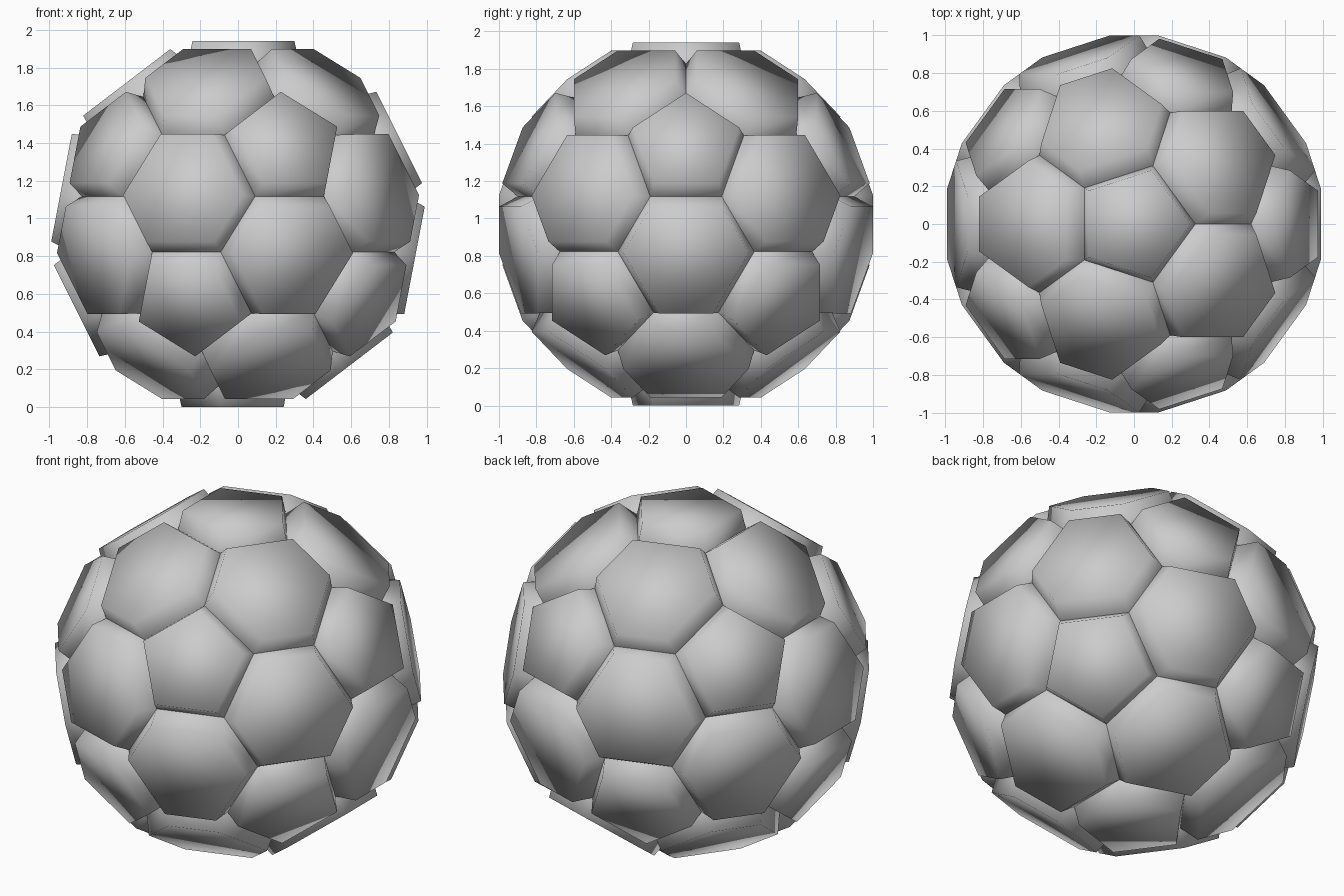
import bpy, bmesh, math
from mathutils import Vector
from itertools import combinations

if "Cube" in bpy.data.objects:
    bpy.data.objects.remove(bpy.data.objects["Cube"])

CENTRE = Vector((0, 0, 0.97))
ICO_R = 1.057            # radius of the guiding icosahedron
CUT = 0.344              # how far each corner is cut along an edge
PENT_TOP, PENT_R = 0.97, 0.299          # raised pentagon distance and radius
HEX_TOP, HEX_P, HEX_H = 0.955, 0.38, 0.29  # raised hexagon distance and side lengths

grey = bpy.data.materials.new("grey")
grey.diffuse_color = (0.6, 0.6, 0.6, 1)
grey.use_nodes = True
grey.node_tree.nodes["Principled BSDF"].inputs["Base Color"].default_value = grey.diffuse_color

# guiding icosahedron directions
s, c = 2 / math.sqrt(5), 1 / math.sqrt(5)
dirs = [Vector((0, 0, 1)), Vector((0, 0, -1))]
for k in range(5):
    a = math.radians(72 * k)
    b = a + math.radians(36)
    dirs.append(Vector((s * math.cos(a), s * math.sin(a), c)))
    dirs.append(Vector((s * math.cos(b), s * math.sin(b), -c)))


def near(a, b):
    return a.dot(b) > 0.3


def ring_sort(points, axis):
    """Order (base, top) pairs anticlockwise about the outward axis."""
    u = axis.orthogonal().normalized()
    w = axis.cross(u)
    return sorted(points, key=lambda p: math.atan2(p[0].dot(w), p[0].dot(u)))


def add_panel(bm, pairs, axis):
    """Raised panel: flat top with walls sloping down to the seam."""
    pairs = ring_sort(pairs, axis)
    low = [bm.verts.new(b + CENTRE) for b, t in pairs]
    top = [bm.verts.new(t + CENTRE) for b, t in pairs]
    bm.faces.new(top)
    n = len(pairs)
    for i in range(n):
        j = (i + 1) % n
        bm.faces.new((low[i], low[j], top[j], top[i]))


def finish(bm, name):
    for f in bm.faces:
        f.smooth = True
    me = bpy.data.meshes.new(name)
    bm.to_mesh(me)
    bm.free()
    me.materials.append(grey)
    ob = bpy.data.objects.new(name, me)
    bpy.context.collection.objects.link(ob)


# pentagon panels, one on every corner
bm = bmesh.new()
for d in dirs:
    pairs = []
    for n in dirs:
        if n != d and near(d, n):
            base = d.lerp(n, CUT) * ICO_R
            side = (n - d * n.dot(d)).normalized()
            pairs.append((base, d * PENT_TOP + side * PENT_R))
    add_panel(bm, pairs, d)
finish(bm, "pentagon_panels")

# hexagon panels, one on every triangle
bm = bmesh.new()
side_len = 2 * HEX_P + HEX_H
for tri in combinations(dirs, 3):
    if not all(near(a, b) for a, b in combinations(tri, 2)):
        continue
    mid = sum(tri, Vector()) / 3
    axis = mid.normalized()
    scale = side_len / (tri[0] - tri[1]).length
    pairs = []
    for a in tri:
        for b in tri:
            if a is not b:
                flat = (a.lerp(b, HEX_P / side_len) - mid) * scale
                pairs.append((a.lerp(b, CUT) * ICO_R, axis * HEX_TOP + flat))
    add_panel(bm, pairs, axis)
finish(bm, "hexagon_panels")
